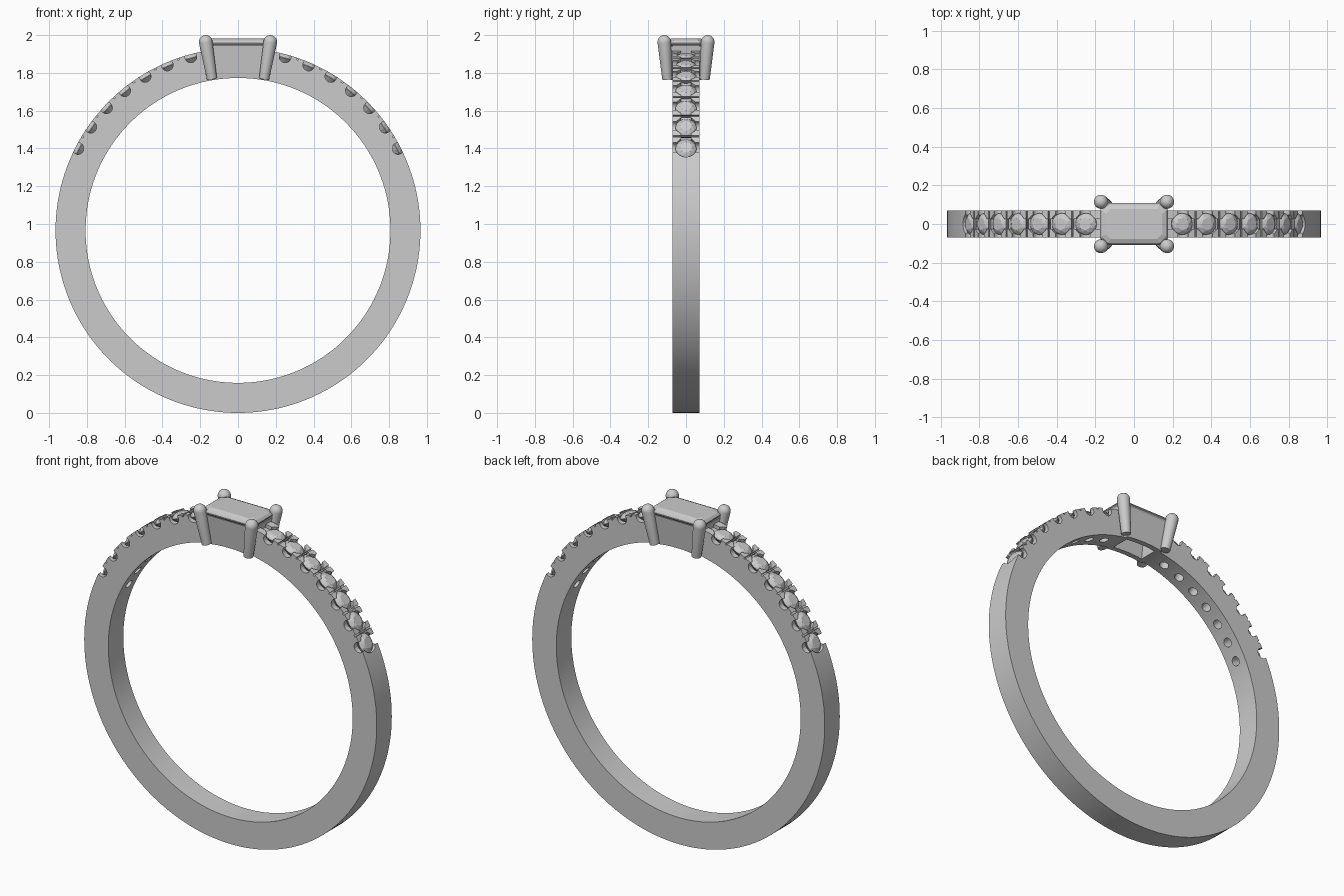
import bpy, bmesh, math
from mathutils import Matrix, Vector

if "Cube" in bpy.data.objects:
    bpy.data.objects.remove(bpy.data.objects["Cube"])

CZ, RO, RI, W = 0.966, 0.966, 0.807, 0.071      # ring centre, radii, half width
ANGLES = [s * math.radians(15.2 + 7.95 * i) for s in (-1, 1) for i in range(7)]


def frame(a):
    """Matrix whose local z runs outward along the band at angle a from the top."""
    return Matrix.Translation((0, 0, CZ)) @ Matrix.Rotation(a, 4, 'Y')


def finish(name, bm, smooth=None):
    bmesh.ops.recalc_face_normals(bm, faces=bm.faces)
    me = bpy.data.meshes.new(name)
    bm.to_mesh(me)
    bm.free()
    ob = bpy.data.objects.new(name, me)
    bpy.context.collection.objects.link(ob)
    if smooth:
        shade(ob, smooth)
    return ob


def shade(ob, deg):
    bpy.ops.object.select_all(action='DESELECT')
    ob.select_set(True)
    bpy.context.view_layer.objects.active = ob
    bpy.ops.object.shade_smooth_by_angle(angle=math.radians(deg))


def hull(bm, points, m=Matrix()):
    """Add a convex solid around the points."""
    vs = [bm.verts.new(m @ Vector(p)) for p in points]
    g = bmesh.ops.convex_hull(bm, input=vs)['geom']
    es = [e for e in g if isinstance(e, bmesh.types.BMEdge)]
    bmesh.ops.dissolve_limit(bm, angle_limit=0.01, verts=vs, edges=es)


def circle(r, z, n, off=0.0):
    return [(r * math.cos(2 * math.pi * (i + off) / n),
             r * math.sin(2 * math.pi * (i + off) / n), z) for i in range(n)]


def rect(x, y, z, c=0.0):
    if not c:
        return [(sx * x, sy * y, z) for sx in (-1, 1) for sy in (-1, 1)]
    return [(sx * px, sy * py, z) for sx in (-1, 1) for sy in (-1, 1)
            for px, py in ((x - c, y), (x, y - c))]


def cut(ob, bm):
    """Subtract the solids in bm from ob."""
    cutter = finish("cutter", bm)
    cutter.hide_render = True
    mod = ob.modifiers.new("cut", 'BOOLEAN')
    mod.operation, mod.solver, mod.object = 'DIFFERENCE', 'EXACT', cutter
    mod.use_self = True
    bpy.context.view_layer.objects.active = ob
    bpy.ops.object.modifier_apply(modifier=mod.name)
    bpy.data.objects.remove(cutter)


LIE = Matrix.Rotation(math.pi / 2, 4, 'X')      # turns z cylinders to lie along y

# Band: plain rectangular section swept round the finger
bm = bmesh.new()
N = 160
rows = []
for i in range(N):
    m = frame(2 * math.pi * i / N)
    rows.append([bm.verts.new(m @ Vector((0, y, r)))
                 for y, r in ((-W, RI), (-W, RO), (W, RO), (W, RI))])
for i in range(N):
    a, b = rows[i], rows[(i + 1) % N]
    for k in range(4):
        bm.faces.new((a[k], a[(k + 1) % 4], b[(k + 1) % 4], b[k]))
band = finish("band", bm)

# Stone seats: scallop across the band, round seat, through hole
bm = bmesh.new()
for a in ANGLES:
    m = frame(a)
    scallop = m @ Matrix.Translation((0, 0, 0.952)) @ LIE
    hull(bm, circle(0.031, -0.1, 20) + circle(0.031, 0.1, 20), scallop)
    hull(bm, circle(0.026, 0.91, 20) + circle(0.057, 0.94, 20) + circle(0.057, 1.0, 20), m)
    hull(bm, circle(0.026, 0.77, 20) + circle(0.026, 0.95, 20), m)
cut(band, bm)

# Grooves that split the metal between stones into small beads
bm = bmesh.new()
for s in (-1, 1):
    for i in range(7):
        m = frame(s * math.radians(15.2 + 7.95 * (i - 0.5)))
        if i:
            hull(bm, rect(0.005, 0.1, 0.956) + rect(0.005, 0.1, 1.0), m)
        hull(bm, rect(0.04, 0.026, 0.945) + rect(0.04, 0.026, 1.0), m)
cut(band, bm)


def cavity():
    b = bmesh.new()
    hull(b, rect(0.085, 0.045, 1.70) + rect(0.145, 0.085, 1.99))
    return b


cut(band, cavity())
shade(band, 25)

# Basket under the centre stone, hollow and curved to the finger
bm = bmesh.new()
hull(bm, rect(0.135, 0.082, 1.74, 0.02) + rect(0.172, 0.104, 1.942, 0.02))
basket = finish("basket", bm)
bm = bmesh.new()
hull(bm, circle(RI, -0.3, N) + circle(RI, 0.3, N), Matrix.Translation((0, 0, CZ)) @ LIE)
cut(basket, bm)
cut(basket, cavity())
shade(basket, 25)

# Centre stone: rectangular step cut
bm = bmesh.new()
hull(bm, rect(0.145, 0.078, 1.981, 0.025) + rect(0.165, 0.098, 1.972, 0.032)
     + rect(0.176, 0.108, 1.958, 0.035) + rect(0.176, 0.108, 1.952, 0.035)
     + rect(0.13, 0.07, 1.905, 0.025) + rect(0.07, 0.015, 1.86, 0.008))
finish("centre_stone", bm)

# Four tapered prongs with rounded tips
for sx in (-1, 1):
    for sy in (-1, 1):
        top = Vector((sx * 0.171, sy * 0.115, 1.964))
        low = Vector((sx * 0.138, sy * 0.099, 1.768))
        d = top - low
        m = Matrix.Translation(low) @ d.to_track_quat('Z', 'Y').to_matrix().to_4x4()
        pts = circle(0.027, 0, 24)
        for k in range(8):
            t = math.radians(k * 11.25)
            pts += circle(0.036 * math.cos(t), d.length + 0.036 * math.sin(t), 24)
        pts.append((0, 0, d.length + 0.036))
        bm = bmesh.new()
        hull(bm, pts, m)
        finish("prong", bm, 40)

# Round accent stones along both shoulders
for a in ANGLES:
    bm = bmesh.new()
    hull(bm, circle(0.032, 0.966, 8) + circle(0.047, 0.957, 8, 0.5) + circle(0.056, 0.947, 16)
         + circle(0.056, 0.944, 16) + [(0, 0, 0.885)], frame(a))
    finish("accent_stone", bm)
